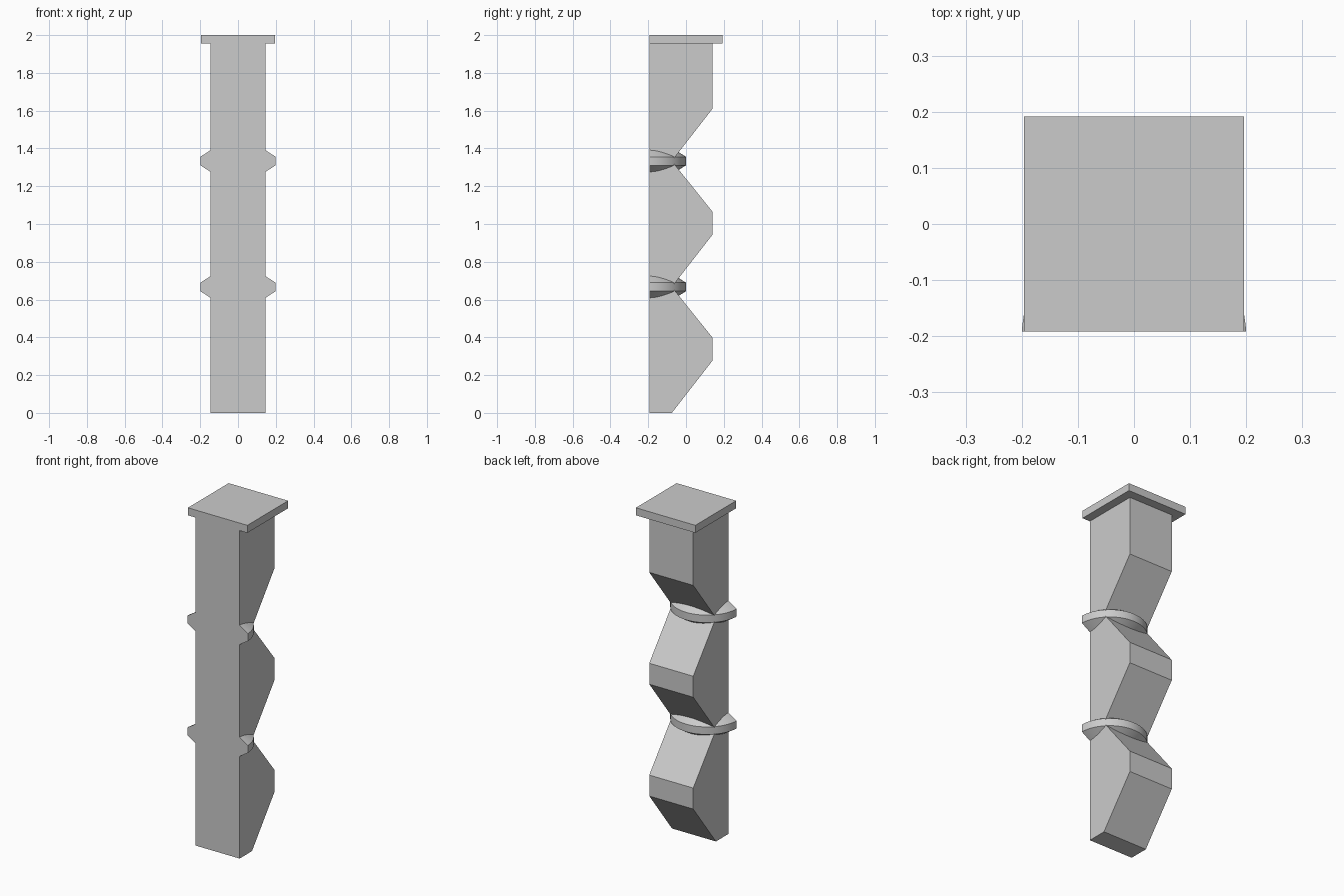
import bpy, bmesh, math

if "Cube" in bpy.data.objects:
    bpy.data.objects.remove(bpy.data.objects["Cube"])

FRONT = -0.192      # flush front plane shared by all parts
PERIOD = 2 / 3      # height of one zigzag section

stone = bpy.data.materials.new("plain_grey")
stone.diffuse_color = (0.6, 0.6, 0.6, 1)
stone.use_nodes = True
stone.node_tree.nodes["Principled BSDF"].inputs["Base Color"].default_value = stone.diffuse_color


def finish(bm, name):
    bmesh.ops.recalc_face_normals(bm, faces=bm.faces)
    mesh = bpy.data.meshes.new(name)
    bm.to_mesh(mesh)
    bm.free()
    mesh.materials.append(stone)
    ob = bpy.data.objects.new(name, mesh)
    bpy.context.collection.objects.link(ob)
    return ob


def extrude_profile(name, profile, half_width):
    """Extrude a (y, z) profile symmetrically along x."""
    bm = bmesh.new()
    face = bm.faces.new([bm.verts.new((-half_width, y, z)) for y, z in profile])
    ext = bmesh.ops.extrude_face_region(bm, geom=[face])
    verts = [g for g in ext["geom"] if isinstance(g, bmesh.types.BMVert)]
    bmesh.ops.translate(bm, verts=verts, vec=(2 * half_width, 0, 0))
    return finish(bm, name)


def half_ring(name, z0):
    """Bevelled disc cut flat at the front plane."""
    bm = bmesh.new()
    profile = [(0.11, -0.08), (0.2, -0.0225), (0.2, 0.0225), (0.11, 0.08)]
    n = 64
    rings = [[bm.verts.new((r * math.cos(2 * math.pi * i / n),
                            -0.2 + r * math.sin(2 * math.pi * i / n), z0 + z))
              for i in range(n)] for r, z in profile]
    for a, b in zip(rings, rings[1:]):
        for i in range(n):
            j = (i + 1) % n
            bm.faces.new((a[i], a[j], b[j], b[i]))
    bm.faces.new(rings[0][::-1])
    bm.faces.new(rings[-1])
    bmesh.ops.bisect_plane(bm, geom=bm.verts[:] + bm.edges[:] + bm.faces[:],
                           plane_co=(0, FRONT, 0), plane_no=(0, -1, 0),
                           clear_outer=True)
    bmesh.ops.holes_fill(bm, edges=[e for e in bm.edges if e.is_boundary], sides=0)
    ob = finish(bm, name)
    bpy.ops.object.select_all(action='DESELECT')
    ob.select_set(True)
    bpy.context.view_layer.objects.active = ob
    bpy.ops.object.shade_smooth_by_angle(angle=math.radians(25))


# Column: flat front, zigzag back
profile = [(FRONT, 0)]
for k in range(3):
    z = k * PERIOD
    profile += [(-0.075, z), (0.139, z + 0.275)]
    profile.append((0.139, z + 0.4 if k < 2 else 1.955))
profile.append((FRONT, 1.955))
extrude_profile("column", profile, 0.145)

# Cap slab
extrude_profile("cap", [(FRONT, 1.955), (0.192, 1.955), (0.192, 2), (FRONT, 2)], 0.196)

# Half-round rings at the notches
for k in (1, 2):
    half_ring(f"ring_{k}", k * PERIOD)
